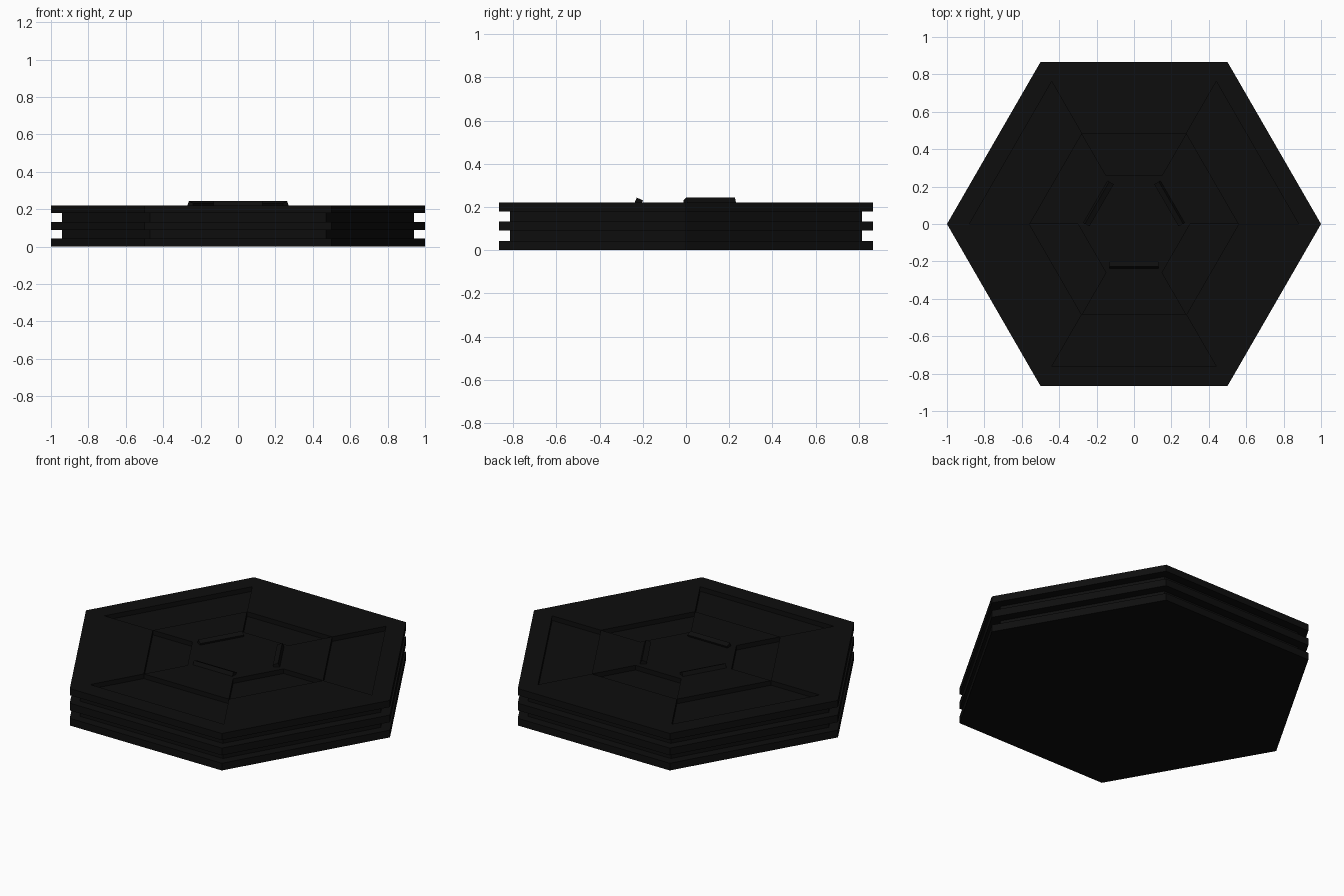
import bpy, bmesh
from math import cos, sin, radians, degrees, atan2

default = bpy.data.objects.get("Cube")
if default:
    bpy.data.objects.remove(default)

# Single flat colour
black = bpy.data.materials.new("near_black")
black.use_nodes = True
colour = (0.0043, 0.0043, 0.0043, 1)
black.diffuse_color = colour
black.node_tree.nodes["Principled BSDF"].inputs["Base Color"].default_value = colour

TOP = 0.22


def finish(bm, name):
    bmesh.ops.recalc_face_normals(bm, faces=bm.faces)
    mesh = bpy.data.meshes.new(name)
    bm.to_mesh(mesh)
    bm.free()
    mesh.materials.append(black)
    obj = bpy.data.objects.new(name, mesh)
    bpy.context.collection.objects.link(obj)
    return obj


def hex_ring(bm, r, z):
    return [bm.verts.new((r * cos(radians(a)), r * sin(radians(a)), z))
            for a in range(0, 360, 60)]


# Hexagonal body: two side grooves, then concentric rings on the top
profile = [(1, 0), (1, 0.043), (0.94, 0.043), (0.94, 0.09), (1, 0.09),
           (1, 0.133), (0.94, 0.133), (0.94, 0.18), (1, 0.18),
           (1, TOP), (0.88, TOP), (0.56, TOP), (0.3, TOP)]
bm = bmesh.new()
rings = [hex_ring(bm, r, z) for r, z in profile]
bm.faces.new(rings[0][::-1])
bm.faces.new(rings[-1])
panels = []
for level, (low, high) in enumerate(zip(rings, rings[1:])):
    for i in range(6):
        j = (i + 1) % 6
        face = bm.faces.new((low[i], low[j], high[j], high[i]))
        # Sunken panels alternate between the outer and inner bands
        if (level == 10 and i % 2 == 0) or (level == 11 and i % 2 == 1):
            panels.append(face)
bmesh.ops.recalc_face_normals(bm, faces=bm.faces)
sunk = bmesh.ops.extrude_discrete_faces(bm, faces=panels)["faces"]
bmesh.ops.translate(bm, vec=(0, 0, -0.028),
                    verts=list({v for f in sunk for v in f.verts}))
finish(bm, "hex_body")

# Three slanted bars around the centre
section = [(0.24, TOP - 0.005), (0.228, 0.243), (0.2, 0.231), (0.205, TOP - 0.005)]
for angle in (30, 150, 270):
    bm = bmesh.new()
    c, s = cos(radians(angle)), sin(radians(angle))
    ends = [[bm.verts.new((r * c - t * s, r * s + t * c, z)) for r, z in section]
            for t in (-0.13, 0.13)]
    for end in ends:
        bm.faces.new(end)
    for i in range(4):
        j = (i + 1) % 4
        bm.faces.new((ends[0][i], ends[0][j], ends[1][j], ends[1][i]))
    finish(bm, f"raised_bar_{angle}")
